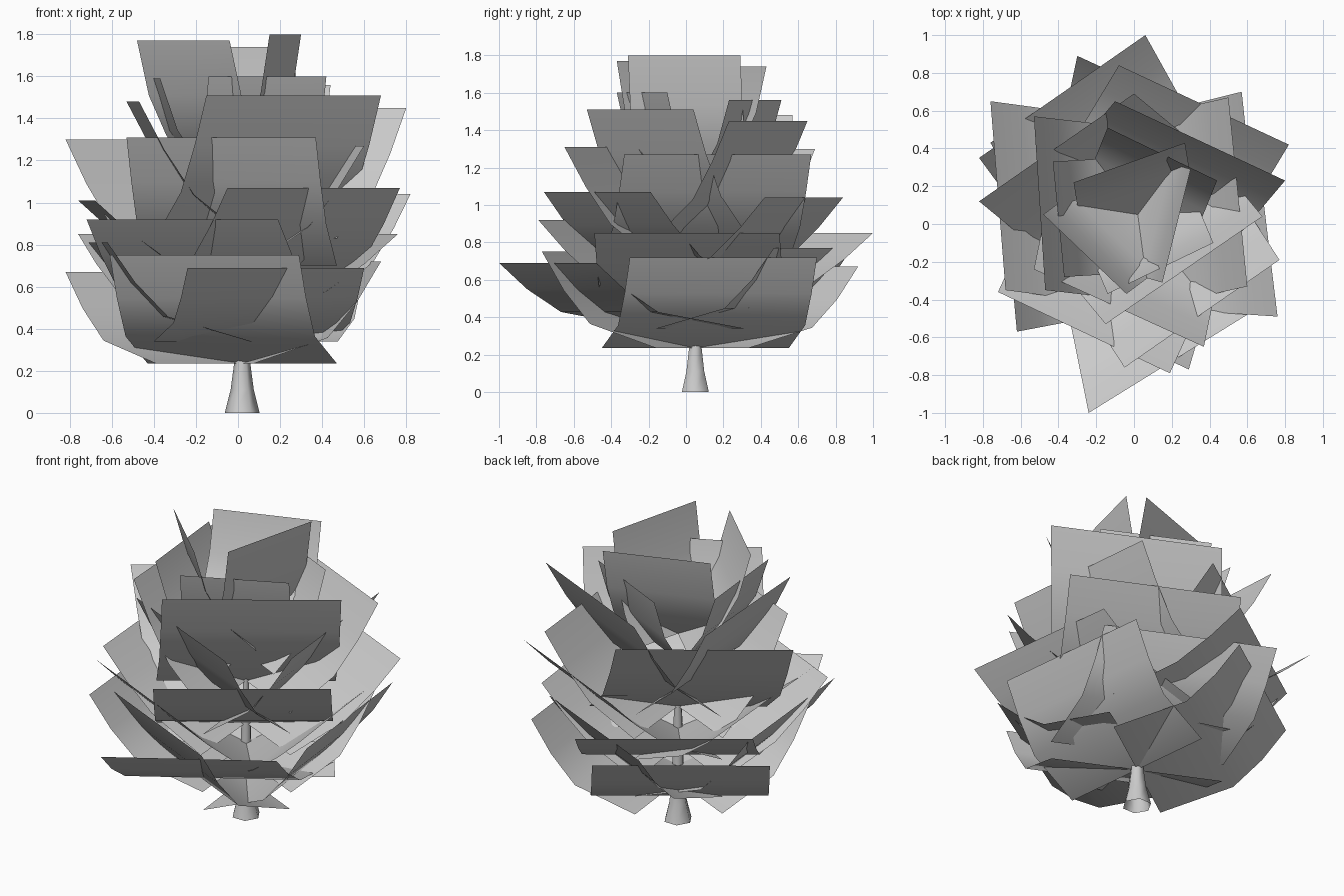
import bpy, math
from mathutils import Vector

CENTRE = Vector((0.02, 0.05, 0))


def make_mesh(name, verts, faces):
    me = bpy.data.meshes.new(name)
    me.from_pydata([tuple(v) for v in verts], [], faces)
    me.update()
    ob = bpy.data.objects.new(name, me)
    bpy.context.collection.objects.link(ob)
    for p in me.polygons:
        p.use_smooth = True
    return ob


# curled leaf card: its root edge crosses the trunk, its tip edge runs from a to b
LOW = [(0, 0), (0.58, 0.25), (0.81, 0.6), (1, 1)]
MID = [(0, 0), (0.5, 0.32), (0.77, 0.65), (1, 1)]
HIGH = [(0, 0), (0.5, 0.27), (0.8, 0.58), (1, 1)]


def leaf(name, root_z, tip_z, a, b, profile):
    a, b = Vector((*a, 0)), Vector((*b, 0))
    half, tip = (b - a) / 2, (a + b) / 2
    verts = []
    for f, h in profile:
        mid = CENTRE.lerp(tip, f)
        mid.z = root_z + (tip_z - root_z) * h
        verts += [mid - half, mid + half]
    make_mesh(name, verts, [(2*i, 2*i + 1, 2*i + 3, 2*i + 2)
                            for i in range(len(profile) - 1)])


# trunk: six-sided flared stem
SIDES = 6
rings = [(0, 0.083), (0.11, 0.055), (0.24, 0.038), (0.6, 0.028), (0.95, 0.012)]
tv = [CENTRE + Vector((r * math.cos(math.tau * k / SIDES),
                       r * math.sin(math.tau * k / SIDES), z))
      for z, r in rings for k in range(SIDES)]
tf = [(i*SIDES + k, i*SIDES + (k + 1) % SIDES,
       (i + 1)*SIDES + (k + 1) % SIDES, (i + 1)*SIDES + k)
      for i in range(len(rings) - 1) for k in range(SIDES)]
make_mesh("trunk", tv, tf)

# foliage tiers of three cards, each tier turned 60 degrees from the last:
# root height, curl profile, then (tip height, tip edge ends)
tiers = [
    (0.235, LOW, [(0.72, (0.68, -0.30), (0.57, 0.70)),
                  (0.67, (0.00, 0.92), (-0.82, 0.35)),
                  (0.75, (-0.61, -0.35), (0.29, -0.77))]),
    (0.34, LOW, [(0.77, (0.61, 0.47), (-0.30, 0.89)),
                 (0.81, (-0.71, 0.41), (-0.62, -0.57)),
                 (0.69, (-0.24, -1.00), (0.60, -0.48))]),
    (0.45, MID, [(0.85, (0.76, -0.49), (0.64, 0.50)),
                 (0.85, (0.06, 1.00), (-0.76, 0.43)),
                 (0.92, (-0.72, -0.36), (0.19, -0.79))]),
    (0.57, MID, [(1.04, (0.82, 0.42), (-0.08, 0.84)),
                 (1.01, (-0.76, 0.65), (-0.68, -0.35)),
                 (1.07, (-0.05, -0.76), (0.77, -0.19))]),
    (0.70, MID, [(1.27, (0.60, -0.33), (0.50, 0.67)),
                 (1.30, (0.00, 0.69), (-0.82, 0.12)),
                 (1.31, (-0.53, -0.24), (0.37, -0.65))]),
    (0.83, MID, [(1.45, (0.80, 0.23), (-0.10, 0.65)),
                 (1.48, (-0.53, 0.57), (-0.47, -0.35)),
                 (1.51, (-0.15, -0.53), (0.68, 0.04))]),
    (1.00, HIGH, [(1.56, (0.44, 0.23), (-0.14, 0.51)),
                  (1.59, (-0.43, 0.33), (-0.37, -0.28)),
                  (1.60, (-0.14, -0.37), (0.42, -0.10))]),
    (1.15, HIGH, [(1.77, (-0.48, 0.05), (-0.04, -0.37)),
                  (1.74, (0.27, 0.43), (-0.32, 0.22)),
                  (1.80, (0.15, -0.31), (0.30, 0.29))]),
]
for t, (root_z, profile, cards) in enumerate(tiers):
    for c, (tip_z, a, b) in enumerate(cards):
        leaf(f"leaf_tier{t + 1}_{c + 1}", root_z, tip_z, a, b, profile)
